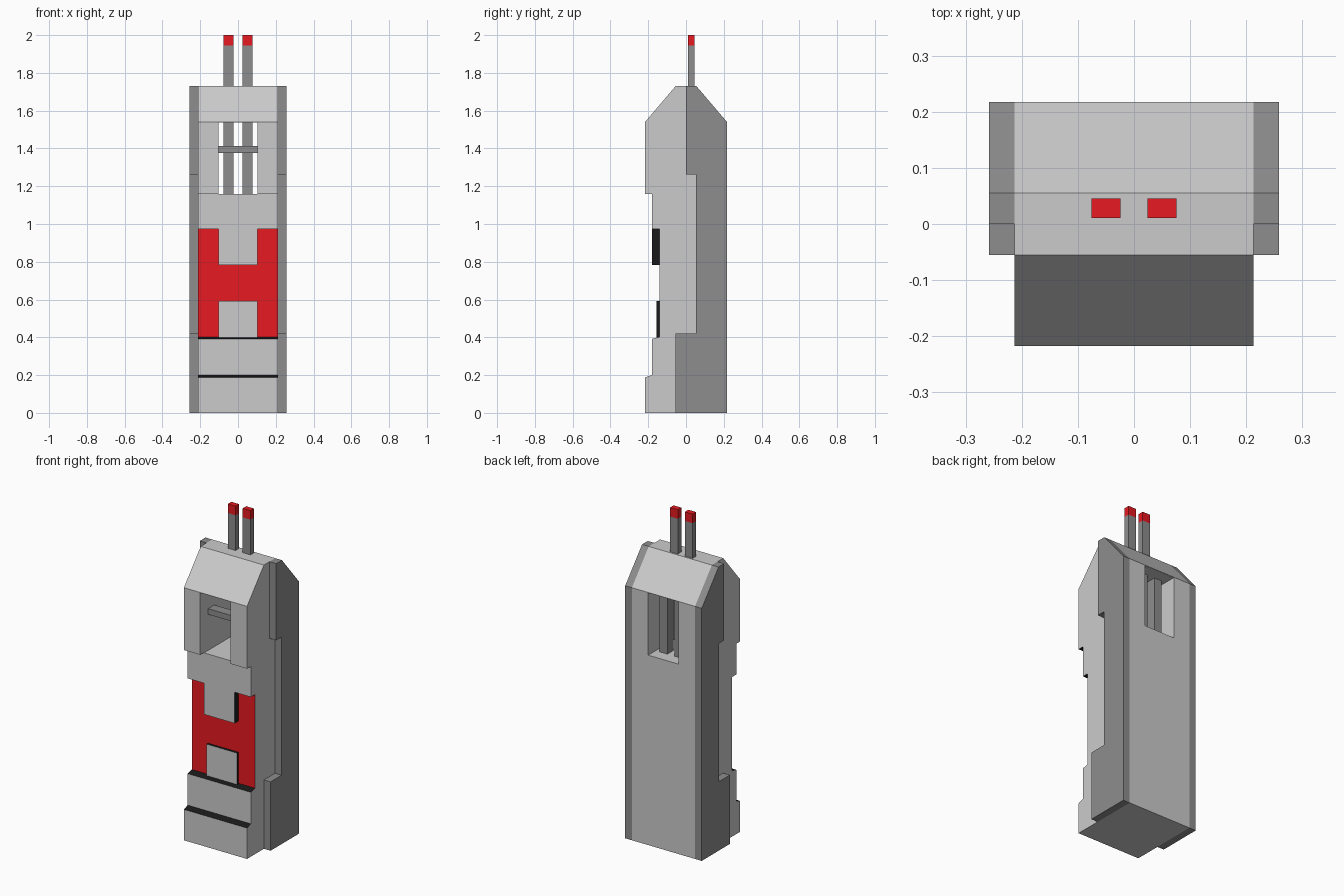
import bpy, bmesh

if "Cube" in bpy.data.objects:
    bpy.data.objects.remove(bpy.data.objects["Cube"])


def material(name, rgb):
    m = bpy.data.materials.new(name)
    m.diffuse_color = (*rgb, 1)
    m.use_nodes = True
    m.node_tree.nodes["Principled BSDF"].inputs["Base Color"].default_value = m.diffuse_color
    return m


RED = material("red", (0.8, 0.01, 0.015))
BLACK = material("black", (0.01, 0.01, 0.01))
DARK = material("dark_grey", (0.27, 0.27, 0.27))
GREY = material("light_grey", (0.6, 0.6, 0.6))


def prism(name, profile, x0, x1, mats=(GREY,), paint=None):
    """Extrude a (y, z) profile along x; paint maps profile edge index to material slot."""
    bm = bmesh.new()
    a = [bm.verts.new((x0, y, z)) for y, z in profile]
    b = [bm.verts.new((x1, y, z)) for y, z in profile]
    bm.faces.new(a)
    bm.faces.new(b[::-1])
    n = len(profile)
    for i in range(n):
        j = (i + 1) % n
        f = bm.faces.new((a[i], b[i], b[j], a[j]))
        f.material_index = (paint or {}).get(i, 0)
    bmesh.ops.recalc_face_normals(bm, faces=bm.faces)
    me = bpy.data.meshes.new(name)
    bm.to_mesh(me)
    bm.free()
    for m in mats:
        me.materials.append(m)
    ob = bpy.data.objects.new(name, me)
    bpy.context.collection.objects.link(ob)
    return ob


def box(name, x, y, z, mats=(GREY,), paint=None):
    # profile edges: 0 bottom, 1 back, 2 top, 3 front
    pts = [(y[0], z[0]), (y[1], z[0]), (y[1], z[1]), (y[0], z[1])]
    return prism(name, pts, x[0], x[1], mats, paint)


# Main tower, stepped front with black ledges and a red recess
body = prism("tower_body", [
    (-0.217, 0), (-0.217, 0.188), (-0.18, 0.2), (-0.18, 0.392), (-0.14, 0.402),
    (-0.14, 0.973), (-0.18, 0.973), (-0.18, 1.16), (-0.217, 1.16), (-0.217, 1.54),
    (-0.055, 1.73), (0.055, 1.73), (0.217, 1.54), (0.217, 0)],
    -0.213, 0.213, (GREY, BLACK, RED), {1: 1, 3: 1, 4: 2, 5: 1, 7: 1})

# Window opening through the tower
cutter = box("window_cutter", (-0.103, 0.103), (-0.4, 0.4), (1.158, 1.538))
cutter.hide_render = True
cutter.hide_viewport = True
cut = body.modifiers.new("window", 'BOOLEAN')
cut.operation = 'DIFFERENCE'
cut.solver = 'EXACT'
cut.object = cutter

# Raised blocks in the red recess: grey fronts, black edges
for name, y, z in (("upper_block", -0.18, (0.783, 0.973)), ("lower_block", -0.155, (0.40, 0.592))):
    blk = box(name, (-0.103, 0.103), (y, -0.14), z, (GREY, BLACK))
    for f in blk.data.polygons:
        f.material_index = 0 if f.normal.y < -0.5 else 1

# Parts repeated on both sides
for s, side in ((-1, "left"), (1, "right")):
    # Side panels
    prism("side_panel_" + side, [
        (-0.055, 0), (-0.055, 0.42), (0.052, 0.42), (0.052, 1.262), (0, 1.262),
        (0, 1.73), (0.055, 1.73), (0.217, 1.54), (0.217, 0)],
        s * 0.213, s * 0.258, (DARK,))
    # Window bars and roof antennas with red tips
    x = (s * 0.05 - 0.026, s * 0.05 + 0.026)
    box("window_bar_" + side, x, (0.085, 0.145), (1.158, 1.538), (DARK,))
    box("antenna_" + side, x, (0.011, 0.045), (1.73, 1.945), (DARK,))
    box("antenna_tip_" + side, x, (0.011, 0.045), (1.945, 2.0), (RED,))

# Horizontal bar across the front of the window
box("window_crossbar", (-0.103, 0.103), (-0.14, -0.08), (1.377, 1.412), (DARK,))
